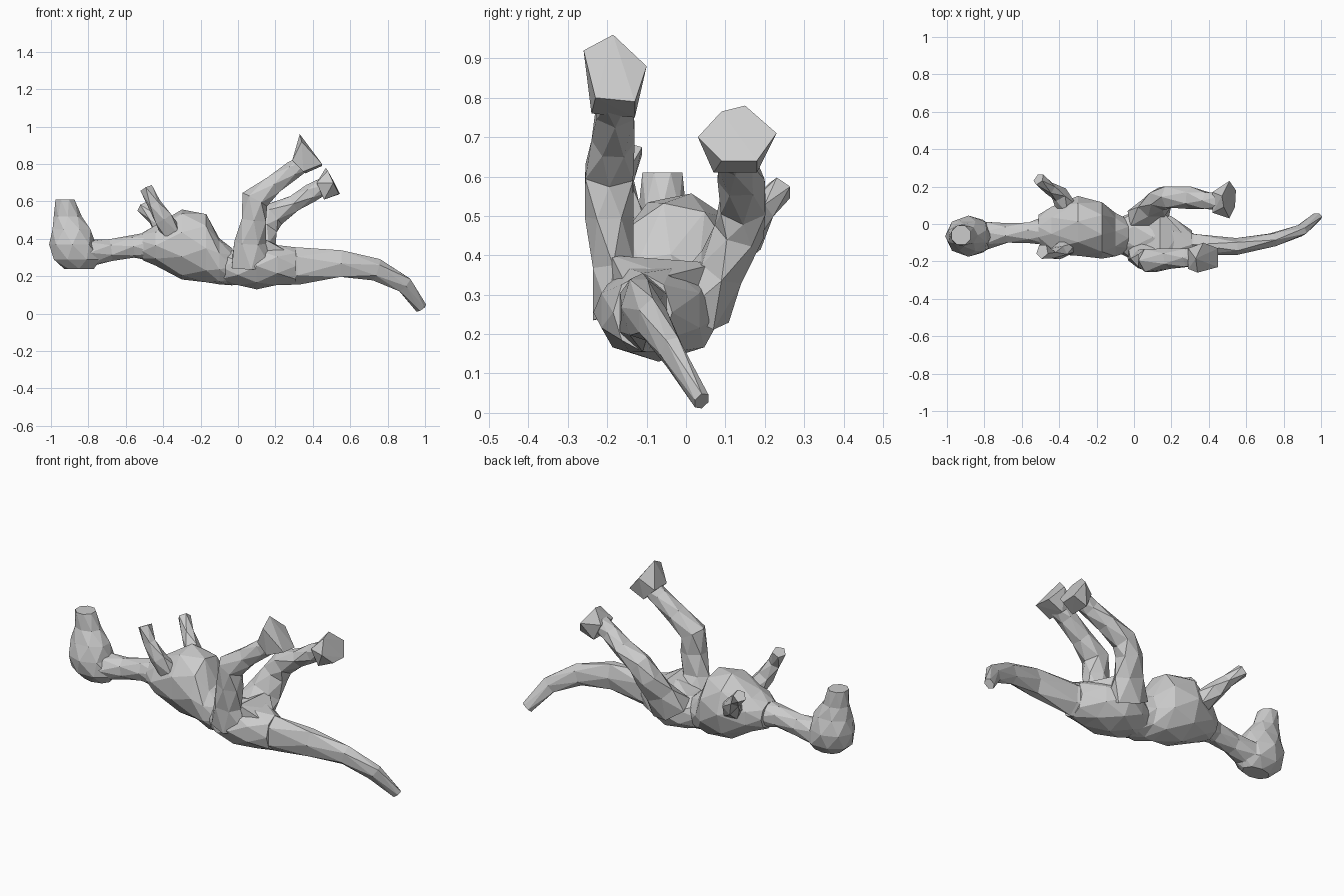
import bpy, bmesh, math
from mathutils import Vector


def finish(name, bm):
    bmesh.ops.recalc_face_normals(bm, faces=bm.faces)
    bmesh.ops.triangulate(bm, faces=[f for f in bm.faces if len(f.verts) == 4])
    me = bpy.data.meshes.new(name)
    bm.to_mesh(me)
    bm.free()
    ob = bpy.data.objects.new(name, me)
    bpy.context.collection.objects.link(ob)
    return ob


def loft(name, rings, sides=7, axis=None, phase=0.0):
    """Sections (x, y, z, half width, half depth) swept along their path."""
    bm = bmesh.new()
    pts = [Vector(r[:3]) for r in rings]
    loops = []
    for i, r in enumerate(rings):
        t = Vector(axis) if axis else pts[min(i + 1, len(pts) - 1)] - pts[max(i - 1, 0)]
        t.normalize()
        u = Vector((0, 1, 0))
        u = (u - t * u.dot(t)).normalized()
        v = t.cross(u)
        loop = []
        for k in range(sides):
            a = math.tau * (k + phase + 0.5 * (i % 2)) / sides   # staggered facets
            loop.append(bm.verts.new(pts[i] + u * math.cos(a) * r[3] + v * math.sin(a) * r[4]))
        loops.append(loop)
    for i in range(len(loops) - 1):
        a, b = loops[i], loops[i + 1]
        s = i % 2
        for k in range(sides):
            n = (k + 1) % sides
            if s:
                bm.faces.new((a[k], b[k], b[n]))
                bm.faces.new((a[k], b[n], a[n]))
                continue
            bm.faces.new((a[k], a[n], b[k]))
            bm.faces.new((a[n], b[n], b[k]))
    bm.faces.new(loops[0])
    bm.faces.new(loops[-1])
    return finish(name, bm)


def hull(name, points):
    bm = bmesh.new()
    for p in points:
        bm.verts.new(p)
    bmesh.ops.convex_hull(bm, input=bm.verts)
    return finish(name, bm)


X = (1, 0, 0)
# Rib cage and belly
loft("torso", [(-.51, -.03, .36, .08, .075), (-.44, -.03, .365, .13, .11),
               (-.30, -.015, .37, .165, .19), (-.17, -.03, .35, .155, .185),
               (-.10, -.06, .28, .12, .125), (-.03, -.06, .25, .09, .10)], 9, X)
# Pelvis
loft("hips", [(-.09, -.06, .25, .09, .09), (0, -.065, .245, .14, .10),
              (.10, -.07, .255, .165, .125), (.21, -.09, .26, .135, .115),
              (.31, -.11, .255, .075, .10)], 8, X)
# Tail
loft("tail", [(.18, -.10, .25, .10, .10), (.32, -.11, .255, .065, .10),
              (.55, -.12, .268, .045, .082), (.74, -.085, .235, .04, .06),
              (.89, -.035, .155, .032, .05), (.98, .04, .03, .022, .032)], 6)
# Neck
loft("neck", [(-.44, -.035, .36, .09, .085), (-.56, -.045, .36, .058, .062),
              (-.68, -.05, .34, .055, .06), (-.80, -.06, .325, .08, .075)], 7)
# Skull and upturned snout
loft("head", [(-.85, -.065, .24, .05, .08), (-.86, -.065, .29, .095, .135),
              (-.885, -.065, .37, .11, .125), (-.89, -.065, .45, .085, .11),
              (-.91, -.06, .52, .06, .075), (-.925, -.06, .61, .055, .055)], 8, (0, 0, 1))
# Arms
loft("arm_right", [(-.35, -.11, .42, .05, .06), (-.40, -.15, .51, .04, .05),
                   (-.45, -.16, .59, .028, .038), (-.49, -.145, .67, .042, .036)], 5)
loft("arm_left", [(-.36, .09, .40, .06, .06), (-.40, .16, .45, .045, .05),
                  (-.45, .19, .51, .035, .035), (-.51, .24, .57, .035, .035)], 5)
# Right leg, raised high
loft("leg_right", [(.07, -.15, .26, .09, .12), (.065, -.185, .38, .06, .085),
                   (.085, -.195, .50, .062, .075), (.09, -.195, .61, .07, .075),
                   (.19, -.185, .69, .055, .058), (.29, -.18, .765, .055, .05),
                   (.36, -.18, .81, .05, .05)], 6)
hull("foot_right", [(.29, -.24, .82), (.29, -.13, .82), (.35, -.24, .76), (.36, -.13, .75),
                    (.45, -.23, .80), (.45, -.13, .79), (.34, -.26, .92),
                    (.33, -.185, .96), (.37, -.10, .88)])
# Left leg, bent lower
loft("leg_left", [(.07, .03, .27, .09, .12), (.11, .09, .37, .065, .095),
                  (.145, .135, .46, .065, .075), (.19, .145, .53, .065, .068),
                  (.30, .14, .59, .06, .05), (.39, .125, .645, .05, .05),
                  (.47, .12, .69, .05, .05)], 6)
hull("foot_left", [(.42, .06, .70), (.42, .17, .70), (.46, .07, .61), (.46, .18, .61),
                   (.54, .09, .64), (.545, .18, .64), (.51, .03, .70),
                   (.48, .09, .765), (.47, .15, .78), (.51, .23, .71)])
# Fold between thighs and tail root
hull("thigh_fold", [(.0, -.17, .33), (.14, -.19, .40), (.25, -.16, .34), (.25, -.04, .35),
                    (.14, .08, .38), (.02, .02, .32), (.1, -.2, .22), (.12, .06, .22)])
